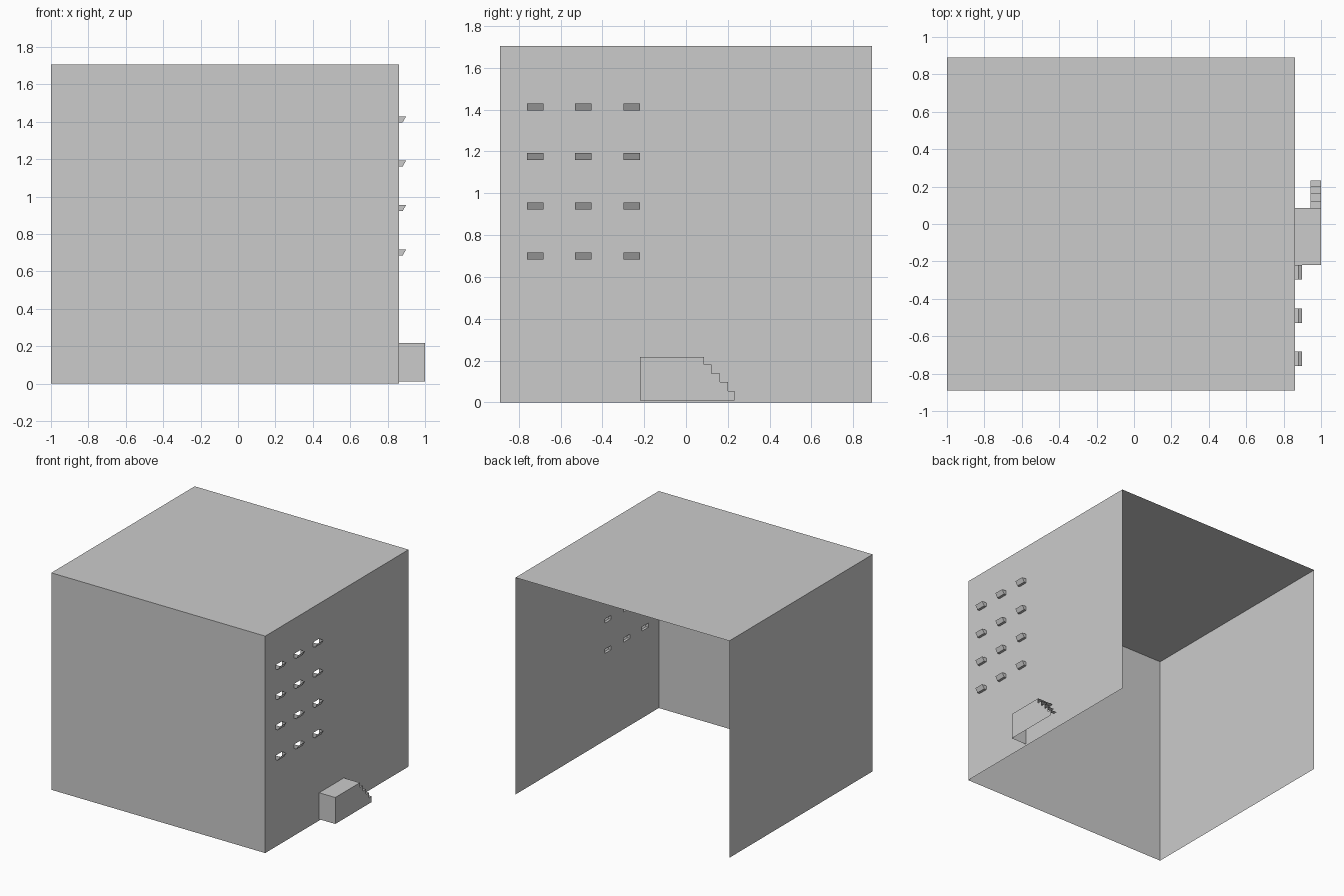
import bpy

if "Cube" in bpy.data.objects:
    bpy.data.objects.remove(bpy.data.objects["Cube"])

X0, X1, Y, H = -1.0, 0.86, 0.89, 1.705


def make(name, verts, faces):
    mesh = bpy.data.meshes.new(name)
    mesh.from_pydata(verts, [], faces)
    mesh.update()
    obj = bpy.data.objects.new(name, mesh)
    bpy.context.collection.objects.link(obj)
    return obj


def sheets(name, polys):
    """One object from a list of separate polygons."""
    verts, faces = [], []
    for p in polys:
        faces.append(list(range(len(verts), len(verts) + len(p))))
        verts += p
    return make(name, verts, faces)


# shell panels (back and underside are open)
sheets("front_wall", [[(X0, -Y, 0), (X1, -Y, 0), (X1, -Y, H), (X0, -Y, H)]])
sheets("left_wall", [[(X0, Y, 0), (X0, -Y, 0), (X0, -Y, H), (X0, Y, H)]])
sheets("roof", [[(X0, -Y, H), (X1, -Y, H), (X1, Y, H), (X0, Y, H)]])

# right wall: a grid of cells with window openings left out
win_y = [(-0.76, -0.682), (-0.53, -0.452), (-0.298, -0.22)]
win_z = [(z, z + 0.033) for z in (0.684, 0.922, 1.16, 1.396)]
ys = [-Y] + [v for w in win_y for v in w] + [Y]
zs = [0] + [v for w in win_z for v in w] + [H]
n = len(zs)
verts = [(X1, y, z) for y in ys for z in zs]
faces = [(i * n + j, (i + 1) * n + j, (i + 1) * n + j + 1, i * n + j + 1)
         for i in range(len(ys) - 1) for j in range(n - 1)
         if not (i % 2 and j % 2)]
make("right_wall", verts, faces)

# tilted-out windows: open-topped scoops around each opening
XB, XT = X1 + 0.02, X1 + 0.039
for r, (b, t) in enumerate(win_z):
    for c, (a, d) in enumerate(win_y):
        v = [(x, y, z) for y in (a, d)
             for x, z in ((X1, b), (XB, b), (XT, t), (X1, t))]
        make(f"window_scoop_{r}_{c}", v,
             [(0, 1, 2, 3), (7, 6, 5, 4), (0, 4, 5, 1), (1, 5, 6, 2)])

# porch: stepped side panel, front panel and top deck
PX, PY0, PY1, PB, PT = 1.0, -0.22, 0.085, 0.01, 0.218
steps = [(0.122, 0.18), (0.162, 0.138), (0.2, 0.097), (0.232, 0.055)]
outline = [(PY0, PB), (steps[-1][0], PB)]
for (y, z), prev in zip(reversed(steps), [s[0] for s in steps[-2::-1]] + [PY1]):
    outline += [(y, z), (prev, z)]
outline += [(PY1, PT), (PY0, PT)]
sheets("porch", [
    [(PX, y, z) for y, z in outline],
    [(X1, PY0, PB), (PX, PY0, PB), (PX, PY0, PT), (X1, PY0, PT)],
    [(X1, PY0, PT), (PX, PY0, PT), (PX, PY1, PT), (X1, PY1, PT)]])

# narrow open treads
SX, prev, treads = 0.945, PY1, []
for y, z in steps:
    treads.append([(SX, prev, z), (PX, prev, z), (PX, y, z), (SX, y, z)])
    prev = y
sheets("step_treads", treads)
